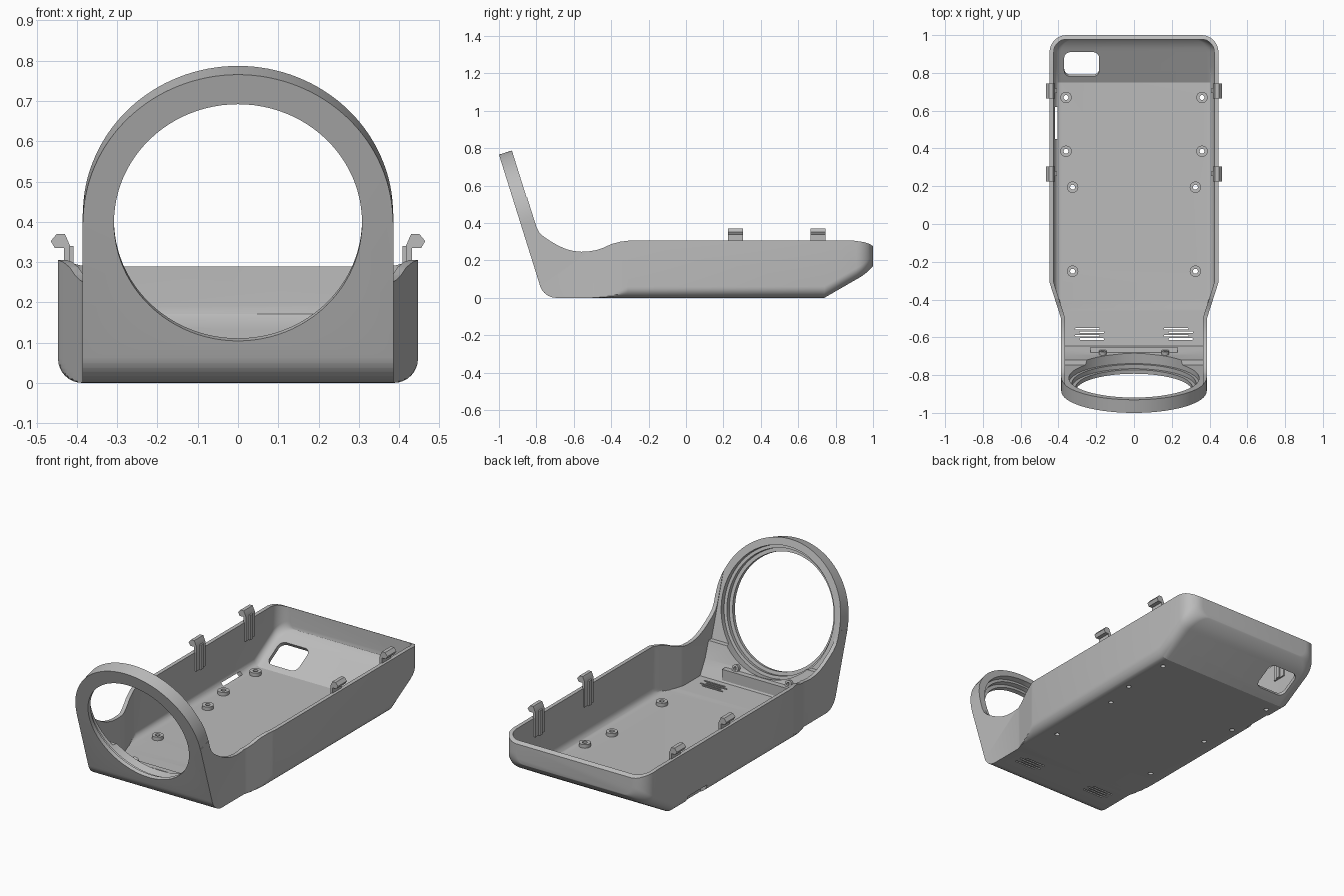
import bpy, bmesh, math
from mathutils import Vector

if "Cube" in bpy.data.objects:
    bpy.data.objects.remove(bpy.data.objects["Cube"], do_unlink=True)

grey = bpy.data.materials.new("plain_grey")
grey.use_nodes = True
COLOUR = (0.5, 0.5, 0.5, 1)
grey.diffuse_color = COLOUR
grey.node_tree.nodes["Principled BSDF"].inputs["Base Color"].default_value = COLOUR

X, Y, Z = Vector((1, 0, 0)), Vector((0, 1, 0)), Vector((0, 0, 1))
O = Vector((0, 0, 0))


def finish(bm, name):
    bmesh.ops.recalc_face_normals(bm, faces=bm.faces)
    mesh = bpy.data.meshes.new(name)
    bm.to_mesh(mesh)
    bm.free()
    obj = bpy.data.objects.new(name, mesh)
    bpy.context.collection.objects.link(obj)
    mesh.materials.append(grey)
    return obj


def skin(name, rings):
    """Closed skin through equal-length rings of points."""
    bm = bmesh.new()
    rows = [[bm.verts.new(p) for p in ring] for ring in rings]
    n = len(rows[0])
    for a, b in zip(rows, rows[1:]):
        for i in range(n):
            j = (i + 1) % n
            bm.faces.new((a[i], a[j], b[j], b[i]))
    bm.faces.new(rows[0])
    bm.faces.new(rows[-1])
    return finish(bm, name)


def prism(name, pts, d0, d1, origin=O, u=X, v=Y, n=Z):
    """Extrude a 2D outline along n from d0 to d1."""
    return skin(name, [[origin + u * a + v * b + n * d for a, b in pts] for d in (d0, d1)])


def arc(cx, cy, r, a0, a1, steps):
    angles = [math.radians(a0 + (a1 - a0) * i / steps) for i in range(steps + 1)]
    return [(cx + r * math.cos(a), cy + r * math.sin(a)) for a in angles]


def circle(r, steps=32):
    return arc(0, 0, r, 0, 360, steps)[:-1]


def rounded(w, h, r):
    pts = []
    for k, (sx, sy) in enumerate([(1, 1), (-1, 1), (-1, -1), (1, -1)]):
        pts += arc(sx * (w / 2 - r), sy * (h / 2 - r), r, 90 * k, 90 * k + 90, 6)
    return pts


def box(name, x, y, z):
    return prism(name, [(x[0], y[0]), (x[1], y[0]), (x[1], y[1]), (x[0], y[1])], *z)


def boolean(obj, tool, op="DIFFERENCE"):
    mod = obj.modifiers.new("cut", "BOOLEAN")
    mod.object, mod.operation, mod.solver = tool, op, "EXACT"
    bpy.context.view_layer.objects.active = obj
    bpy.ops.object.modifier_apply(modifier=mod.name)
    bpy.data.objects.remove(tool, do_unlink=True)


# Tray: U-shaped sections swept from front to back, inset by t for the cavity
NARROW, WIDE, CORNER, CORNER_Y = 0.386, 0.447, 0.09, 0.91


def half_width(y, t):
    if y > CORNER_Y:
        r = CORNER - t
        return WIDE - CORNER + math.sqrt(max(0, r * r - (y - CORNER_Y) ** 2))
    k = min(1, max(0, (y + 0.5) / 0.19))
    return NARROW + (WIDE - NARROW) * k - t


def tray(name, t, base, ramp_y, r, top):
    ys = [-1.1] + [-0.5 + 0.19 * i / 10 for i in range(11)] + [ramp_y, 0.83, CORNER_Y]
    ys += [CORNER_Y + (CORNER - t) * math.sin(math.radians(a)) for a in range(10, 91, 10)]
    rings = []
    for y in ys:
        w = half_width(y, t)
        cx = (w if y > 0 else WIDE - t) - r
        zb = base + max(0, y - ramp_y) * 0.577 + 4 * max(0, y - 0.93) ** 2
        half = [(min(x, w), z) for x, z in arc(cx, zb + r, r, -90, 0, 8)] + [(w, top)]
        full = half + [(-x, z) for x, z in reversed(half)]
        rings.append([(x, y, z) for x, z in full])
    return skin(name, rings)


# Tilted frame of the ring plate
TILT = math.radians(17.4)
ring_v = Vector((0, -math.sin(TILT), math.cos(TILT)))
ring_n = Vector((0, math.cos(TILT), math.sin(TILT)))
ring_c = Vector((0, -0.885, 0.398))
ring = dict(origin=ring_c, u=X, v=ring_v, n=ring_n)
side = dict(u=Y, v=Z, n=X)

shell = tray("shell", 0, 0, 0.74, 0.06, 0.9)
outer_profile = arc(-0.694, 0.09, 0.09, 197.4, 270, 8) + [
    (-0.6, -0.05), (1.1, -0.05), (1.1, 0.24), (1.0, 0.277), (0.98, 0.288),
    (0.95, 0.298), (0.9, 0.305), (-0.31, 0.305), (-0.35, 0.3), (-0.4, 0.287),
    (-0.44, 0.268), (-0.48, 0.255), (-0.52, 0.248), (-0.56, 0.246), (-0.6, 0.25),
    (-0.64, 0.26), (-0.68, 0.277), (-0.72, 0.3), (-0.76, 0.326), (-0.785, 0.35),
    (-0.8, 0.38), (-0.929, 0.79), (-0.96, 0.89), (-1.039, 0.89)]
boolean(shell, prism("outer_side", outer_profile, -0.6, 0.6, **side), "INTERSECT")

# Round the plate top
corner = arc(0, 0, 0.385, 180, 0, 64) + [(0.6, 0), (0.6, 0.6), (-0.6, 0.6), (-0.6, 0)]
boolean(shell, prism("arch_cutter", corner, -0.05, 0.13, **ring))

# Hollow out, leaving the plate and a thicker block at its foot
cavity = tray("cavity", 0.022, 0.03, 0.75, 0.04, 0.95)
inner_profile = [(-0.62, -0.05), (-0.645, 0.03), (-0.69, 0.11), (-0.72, 0.2), (-0.747, 0.2),
                 (-0.988, 0.97), (1.1, 0.97), (1.1, -0.05)]
boolean(cavity, prism("inner_side", inner_profile, -0.6, 0.6, **side), "INTERSECT")
boolean(shell, cavity)

# Stepped round opening
for radius, depth in ((0.308, -0.1), (0.328, 0.022), (0.345, 0.045)):
    boolean(shell, prism("ring_cutter", circle(radius, 96), depth, 0.2, **ring))

# Window in the rear ramp and slot in the lower right corner
slope = math.radians(30)
boolean(shell, prism("window_cutter", rounded(0.185, 0.15, 0.035), -0.1, 0.08,
                     Vector((-0.277, 0.845, 0.085)), X,
                     Vector((0, math.cos(slope), math.sin(slope))),
                     Vector((0, -math.sin(slope), math.cos(slope)))))
boolean(shell, box("slot_cutter", (-0.47, -0.405), (0.45, 0.62), (-0.02, 0.05)))

# Vent slots
for sx in (-1, 1):
    for i in range(4):
        at = Vector((sx * 0.235 + (0.012 if i % 2 else -0.012), -0.555 - 0.018 * i, 0))
        boolean(shell, prism("vent_cutter", rounded(0.13, 0.009, 0.004), -0.05, 0.05, at))

parts = [shell]

# Screw posts with holes through the floor
for sx in (-1, 1):
    for x, y in ((0.36, 0.67), (0.36, 0.385), (0.325, 0.195), (0.325, -0.25)):
        at = Vector((sx * x, y, 0))
        boolean(shell, prism("hole_cutter", circle(0.013, 20), -0.05, 0.1, at))
        post = prism("screw_post", circle(0.03), 0.028, 0.05, at)
        boolean(post, prism("hole_cutter", circle(0.013, 20), -0.05, 0.1, at))
        parts.append(post)

# Snap clips along both long walls
hook = [(0.417, 0.2), (0.432, 0.2), (0.432, 0.335), (0.455, 0.335), (0.465, 0.352),
        (0.45, 0.37), (0.43, 0.37), (0.417, 0.34)]
for sx in (-1, 1):
    for y in (0.265, 0.705):
        parts.append(prism("snap_clip", hook, -0.04, 0.04, Vector((0, y, 0)), X * sx, Z, Y))
        x = sorted((sx * 0.408, sx * 0.42))
        parts.append(box("clip_rib", x, (y - 0.012, y + 0.012), (0.2, 0.34)))

# Retaining bar and screws behind the ring foot
parts.append(box("retaining_bar", (-0.23, 0.23), (-0.68, -0.65), (0.025, 0.1)))
for sx in (-1, 1):
    at = Vector((sx * 0.165, -0.7, 0.105))
    screw = prism("foot_screw", circle(0.02, 20), -0.02, 0.03, at, X, ring_v, ring_n)
    boolean(screw, prism("hole_cutter", circle(0.009, 16), 0.0, 0.05, at, X, ring_v, ring_n))
    parts.append(screw)

# Smooth shading with crisp edges
bpy.ops.object.select_all(action="DESELECT")
for part in parts:
    part.select_set(True)
bpy.context.view_layer.objects.active = shell
bpy.ops.object.shade_smooth_by_angle(angle=math.radians(25))
